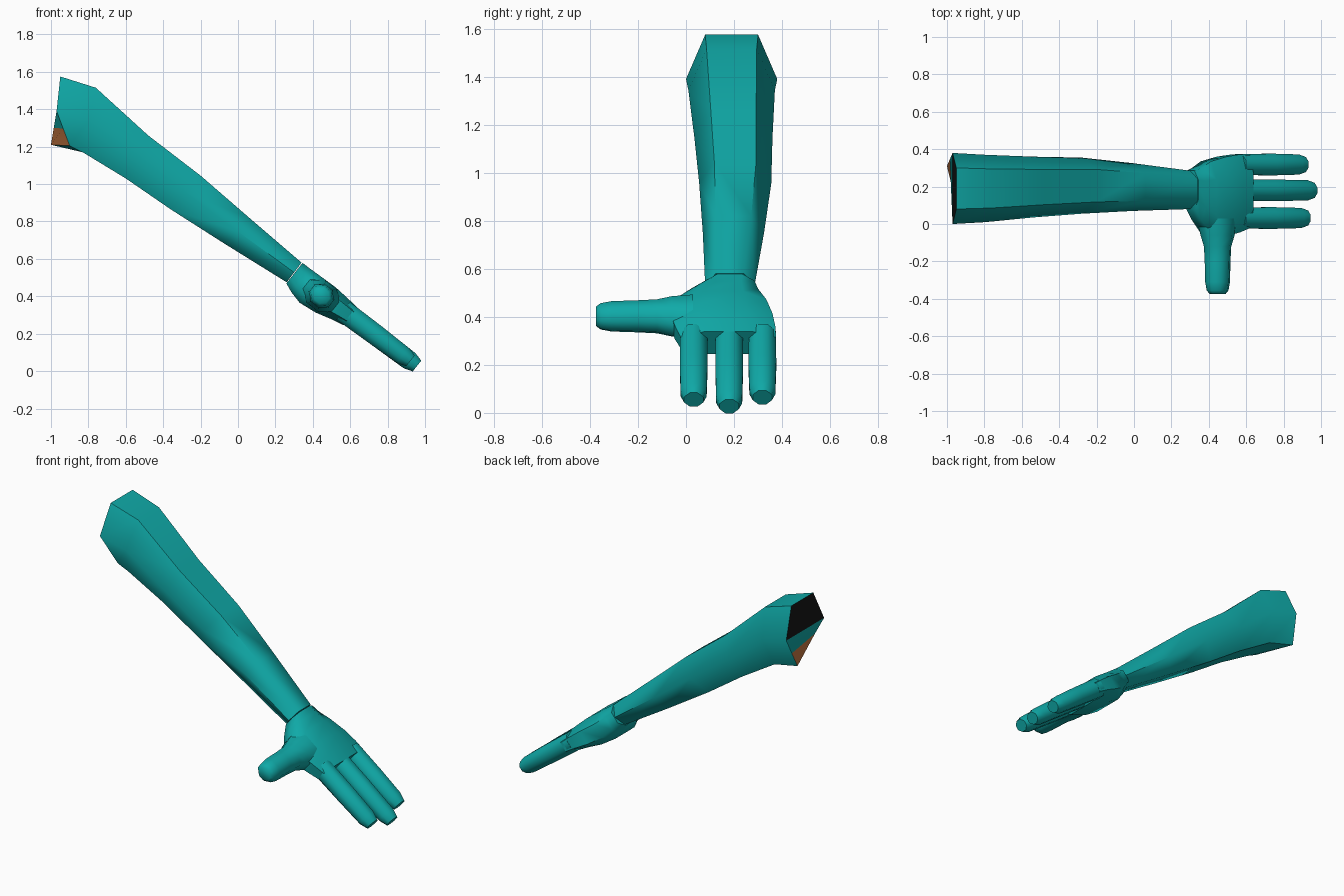
import bpy, bmesh, math
from mathutils import Vector

if "Cube" in bpy.data.objects:
    bpy.data.objects.remove(bpy.data.objects["Cube"])


def material(name, rgb):
    m = bpy.data.materials.new(name)
    m.diffuse_color = (*rgb, 1)
    m.use_nodes = True
    m.node_tree.nodes["Principled BSDF"].inputs["Base Color"].default_value = m.diffuse_color
    return m


TEAL = material("teal", (0.005, 0.40, 0.39))
ORANGE = material("orange", (0.60, 0.20, 0.06))
BLACK = material("black", (0.008, 0.008, 0.008))


def hand_point(u, y, w):
    """Hand frame: u runs down the slope to the fingertips, w is up from the palm."""
    return Vector((0.78 * u + 0.62 * w, y, -0.62 * u + 0.78 * w))


def chamfered(a0, a1, b0, b1, c=0.3):
    """Eight-sided section inside the given rectangle."""
    ca, cb = (a1 - a0) * c, (b1 - b0) * c
    return [(a0 + ca, b0), (a1 - ca, b0), (a1, b0 + cb), (a1, b1 - cb),
            (a1 - ca, b1), (a0 + ca, b1), (a0, b1 - cb), (a0, b0 + cb)]


def loft(name, rings, cap_start=True, extra=None, angle=60):
    bm = bmesh.new()
    vs = [[bm.verts.new(p) for p in r] for r in rings]
    n = len(rings[0])
    for a, b in zip(vs, vs[1:]):
        for i in range(n):
            j = (i + 1) % n
            bm.faces.new((a[i], a[j], b[j], b[i]))
    if cap_start:
        bm.faces.new(vs[0])
    bm.faces.new(vs[-1])
    if extra:
        extra(bm, vs)
    bmesh.ops.recalc_face_normals(bm, faces=bm.faces)
    me = bpy.data.meshes.new(name)
    bm.to_mesh(me)
    bm.free()
    for m in (TEAL, ORANGE, BLACK):
        me.materials.append(m)
    ob = bpy.data.objects.new(name, me)
    bpy.context.collection.objects.link(ob)
    bpy.ops.object.select_all(action='DESELECT')
    ob.select_set(True)
    bpy.context.view_layer.objects.active = ob
    bpy.ops.object.shade_smooth_by_angle(angle=math.radians(angle))
    return ob


# Forearm: six-sided rings given by top (x, z), bottom (x, z) and y range
def arm_ring(xt, zt, xb, zb, y0, y1):
    i = (y1 - y0) * 0.21
    xm, zm = (xt + xb) / 2, (zt + zb) / 2
    return [(xt, y0 + i, zt), (xt, y1 - i, zt), (xm, y1, zm),
            (xb, y1 - i, zb), (xb, y0 + i, zb), (xm, y0, zm)]


open_end = [(-0.95, 0.08, 1.575), (-0.95, 0.30, 1.575), (-0.97, 0.38, 1.39),
            (-1.0, 0.31, 1.21), (-0.90, 0.08, 1.205), (-0.97, 0.0, 1.39)]
arm = [open_end] + [arm_ring(*r) for r in (
    (-0.76, 1.515, -0.83, 1.17, 0.01, 0.37),
    (-0.48, 1.26, -0.60, 1.03, 0.035, 0.36),
    (-0.20, 1.045, -0.36, 0.865, 0.055, 0.355),
    (0.06, 0.82, -0.07, 0.68, 0.07, 0.325),
    (0.34, 0.58, 0.26, 0.475, 0.08, 0.285))]


# Elbow end: black upper part, teal band, orange lower part
def elbow_end(bm, vs):
    t0, t1, m1, b1, b0, m0 = vs[0]
    s1 = bm.verts.new(m1.co.lerp(b1.co, 0.5))
    s0 = bm.verts.new(m0.co.lerp(b0.co, 0.5))
    for face, idx in (((t0, t1, m1, m0), 2), ((m0, m1, s1, s0), 0), ((s0, s1, b1, b0), 1)):
        bm.faces.new(face).material_index = idx


loft("forearm", arm, cap_start=False, extra=elbow_end)

# Palm: u position, y range, w range
palm = [[hand_point(u, y, w) for y, w in chamfered(y0, y1, w0, w1, 0.25)]
        for u, y0, y1, w0, w1 in (
            (-0.09, 0.08, 0.285, 0.530, 0.670),
            (-0.04, 0.02, 0.300, 0.510, 0.671),
            (0.03, -0.05, 0.335, 0.493, 0.674),
            (0.13, -0.065, 0.360, 0.505, 0.678),
            (0.22, -0.045, 0.372, 0.530, 0.672),
            (0.29, -0.022, 0.375, 0.545, 0.665))]
loft("palm", palm)

# Three fingers: centre y, tip u
for name, yc, tip in (("inner_finger", 0.032, 0.69), ("middle_finger", 0.18, 0.735),
                      ("outer_finger", 0.318, 0.675)):
    rings = [[hand_point(u, y, w) for y, w in chamfered(yc - h, yc + h, w0, w1)]
             for u, h, w0, w1 in (
                 (0.24, 0.056, 0.545, 0.664),
                 (0.45, 0.058, 0.555, 0.668),
                 (tip - 0.05, 0.054, 0.565, 0.668),
                 (tip, 0.040, 0.582, 0.656))]
    loft(name, rings)

# Thumb: y position, half sizes along u and w
thumb = [[hand_point(0.1 + a, y, 0.595 + b) for a, b in chamfered(-hu, hu, -hw, hw)]
         for y, hu, hw in (
             (0.03, 0.115, 0.080), (-0.06, 0.092, 0.078), (-0.12, 0.072, 0.068),
             (-0.20, 0.068, 0.064), (-0.31, 0.066, 0.060), (-0.355, 0.058, 0.052),
             (-0.375, 0.042, 0.038))]
loft("thumb", thumb)
